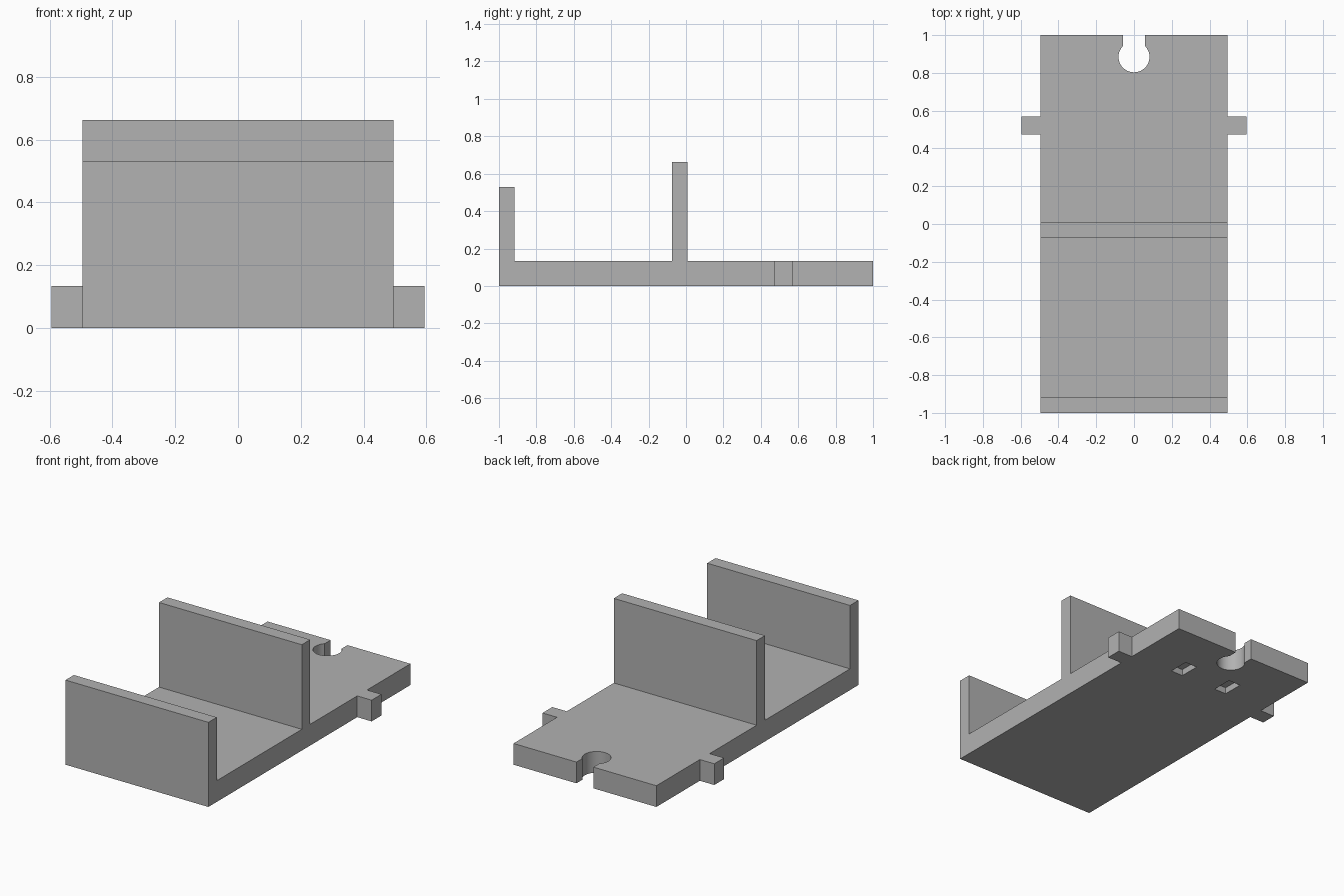
import bpy
import bmesh
import math
from mathutils import Vector

cube = bpy.data.objects.get("Cube")
if cube:
    bpy.data.objects.remove(cube, do_unlink=True)

HALF_W, BASE_H = 0.495, 0.133

grey = bpy.data.materials.new("plain_grey")
grey.use_nodes = True
COLOUR = (0.445, 0.445, 0.445, 1)
grey.diffuse_color = COLOUR
grey.node_tree.nodes["Principled BSDF"].inputs["Base Color"].default_value = COLOUR


def prism(name, outline, sweep):
    """Extrude a closed outline of 3D points along a vector."""
    bm = bmesh.new()
    face = bm.faces.new([bm.verts.new(p) for p in outline])
    grown = bmesh.ops.extrude_face_region(bm, geom=[face])["geom"]
    verts = [g for g in grown if isinstance(g, bmesh.types.BMVert)]
    bmesh.ops.translate(bm, verts=verts, vec=Vector(sweep))
    bmesh.ops.recalc_face_normals(bm, faces=bm.faces)
    mesh = bpy.data.meshes.new(name)
    bm.to_mesh(mesh)
    bm.free()
    mesh.materials.append(grey)
    obj = bpy.data.objects.new(name, mesh)
    bpy.context.collection.objects.link(obj)
    return obj


def block(name, x0, x1, y0, y1, z0, z1):
    corners = [(x0, y0, z0), (x1, y0, z0), (x1, y1, z0), (x0, y1, z0)]
    return prism(name, corners, (0, 0, z1 - z0))


def cut(target, cutter):
    """Subtract the cutter from the target, then discard it."""
    cutter.hide_render = True
    mod = target.modifiers.new("cut", "BOOLEAN")
    mod.operation, mod.solver, mod.object = "DIFFERENCE", "EXACT", cutter
    bpy.context.view_layer.objects.active = target
    bpy.ops.object.modifier_apply(modifier=mod.name)
    bpy.data.objects.remove(cutter, do_unlink=True)


# Base plate with front lip and middle wall, as one side profile
FRONT_TOP, WALL_TOP = 0.53, 0.663
profile = [(-1, 0), (1, 0), (1, BASE_H), (0.008, BASE_H), (0.008, WALL_TOP),
           (-0.075, WALL_TOP), (-0.075, BASE_H), (-0.917, BASE_H),
           (-0.917, FRONT_TOP), (-1, FRONT_TOP)]
body = prism("bracket_body", [(-HALF_W, y, z) for y, z in profile], (2 * HALF_W, 0, 0))

# Keyhole notch in the back edge: round hole with a narrower mouth
RADIUS, MOUTH, CENTRE_Y, STEPS = 0.082, 0.059, 0.885, 40
start = math.acos(MOUTH / RADIUS)
sweep = math.pi + 2 * start
keyhole = [(MOUTH, 1.1, -0.1)]
for i in range(STEPS + 1):
    a = start - sweep * i / STEPS
    keyhole.append((RADIUS * math.cos(a), CENTRE_Y + RADIUS * math.sin(a), -0.1))
keyhole.append((-MOUTH, 1.1, -0.1))
cut(body, prism("keyhole_cutter", keyhole, (0, 0, 0.4)))

# Shallow pockets underneath and locating tabs on both sides
for side, name in ((1, "left"), (-1, "right")):
    x = 0.166 * side
    cut(body, block("pocket_cutter", x - 0.042, x + 0.042, 0.59, 0.72, -0.1, 0.04))
    inner, outer = sorted((HALF_W * side, 0.595 * side))
    block(name + "_tab", inner, outer, 0.473, 0.57, 0, BASE_H)

# Smooth the round notch, keep the corners sharp
bpy.ops.object.select_all(action="DESELECT")
body.select_set(True)
bpy.context.view_layer.objects.active = body
bpy.ops.object.shade_smooth_by_angle(angle=math.radians(30))
